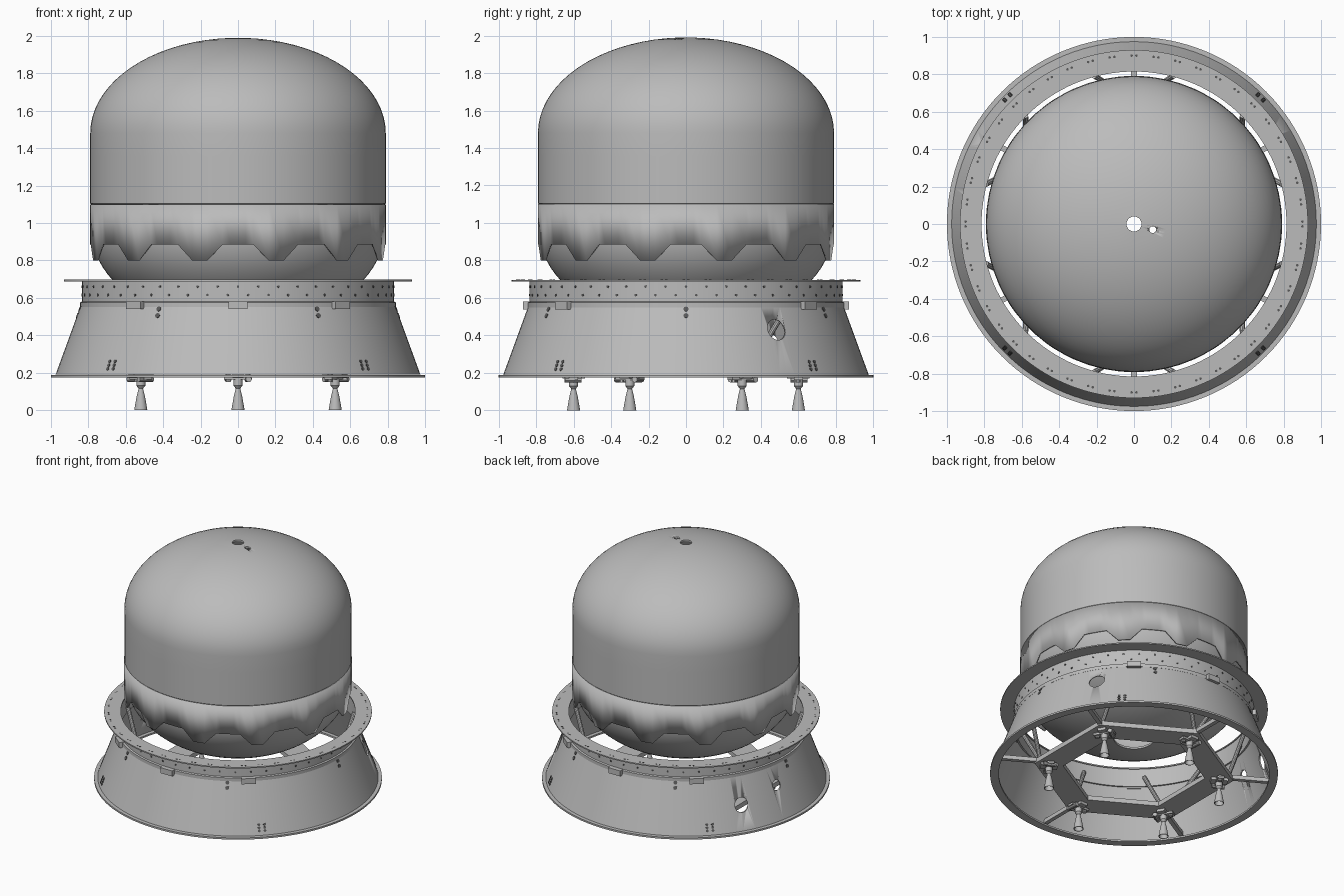
import bpy, bmesh, math
from math import sin, cos, pi, radians
from mathutils import Vector, Matrix

if "Cube" in bpy.data.objects:
    bpy.data.objects.remove(bpy.data.objects["Cube"])


def material(name, value):
    m = bpy.data.materials.new(name)
    m.use_nodes = True
    color = (value, value, value, 1)
    m.diffuse_color = color
    m.node_tree.nodes["Principled BSDF"].inputs["Base Color"].default_value = color
    return m


GREY = material("light grey metal", 0.5)
DARK = material("dark bolt grey", 0.1)


def finish(name, bm, mat=GREY):
    bmesh.ops.recalc_face_normals(bm, faces=bm.faces)
    me = bpy.data.meshes.new(name)
    bm.to_mesh(me)
    bm.free()
    me.materials.append(mat)
    me.shade_smooth()
    me.set_sharp_from_angle(angle=radians(30))
    ob = bpy.data.objects.new(name, me)
    bpy.context.collection.objects.link(ob)
    return ob


def lathe(bm, profile, segs=96, start=0.0, at=(0, 0, 0)):
    """Revolve a closed (radius, height) outline around z."""
    rings = []
    for i in range(segs):
        a = start + 2 * pi * i / segs
        rings.append([bm.verts.new((at[0] + r * cos(a), at[1] + r * sin(a), at[2] + z))
                      for r, z in profile])
    n = len(profile)
    for i in range(segs):
        p, q = rings[i], rings[(i + 1) % segs]
        for j in range(n):
            k = (j + 1) % n
            bm.faces.new((p[j], q[j], q[k], p[k]))


def turned(name, profile, segs=96, start=0.0):
    bm = bmesh.new()
    lathe(bm, profile, segs, start)
    return finish(name, bm)


def rod(bm, a, b, r, segs=10):
    a, b = Vector(a), Vector(b)
    rot = (b - a).to_track_quat('Z', 'Y').to_matrix().to_4x4()
    bmesh.ops.create_cone(bm, cap_ends=True, segments=segs, radius1=r, radius2=r,
                          depth=(b - a).length,
                          matrix=Matrix.Translation((a + b) / 2) @ rot)


def box(bm, r, deg, z, size):
    """Box at a polar position; size is radial, sideways, up."""
    m = (Matrix.Rotation(radians(deg), 4, 'Z') @ Matrix.Translation((r, 0, z))
         @ Matrix.Diagonal((*size, 1)))
    bmesh.ops.create_cube(bm, size=1, matrix=m)


def polar(r, deg, z):
    return Vector((r * cos(radians(deg)), r * sin(radians(deg)), z))


def cut(ob, a, b, r):
    bm = bmesh.new()
    rod(bm, a, b, r, 24)
    cutter = finish("hole_cutter", bm)
    cutter.hide_render = True
    mod = ob.modifiers.new("hole", 'BOOLEAN')
    mod.object, mod.operation, mod.solver = cutter, 'DIFFERENCE', 'EXACT'
    bpy.context.view_layer.objects.active = ob
    bpy.ops.object.modifier_apply(modifier=mod.name)
    bpy.data.objects.remove(cutter)


# Tank: hollow shell, open at the crown and at the base
def dome(radius, centre, height, hole, sign, steps=18):
    end = math.acos(hole / radius)
    return [(radius * cos(end * i / steps), centre + sign * height * sin(end * i / steps))
            for i in range(steps + 1)]


upper = dome(0.79, 1.48, 0.51, 0.04, 1)
lower = dome(0.78, 0.95, 0.50, 0.14, -1)
outer = lower[::-1] + [(0.785, 1.1), (0.79, 1.104), (0.79, 1.356)] + upper
inner = dome(0.775, 1.48, 0.495, 0.04, 1)[::-1] + dome(0.765, 0.95, 0.485, 0.14, -1)
tank = turned("tank_shell", outer + inner, 128)
cut(tank, (0.1, -0.03, 1.8), (0.1, -0.03, 2.1), 0.018)

# Scalloped band with twelve mounting tabs below the tank wall
bm = bmesh.new()
TOP, EDGE, TIP = 1.1, 0.885, 0.80
cols = []
for k in range(12):
    for off, z in ((-9, EDGE), (-3, TIP), (3, TIP), (9, EDGE), (12, EDGE), (18, EDGE)):
        d = 15 + 30 * k + off
        cols.append([bm.verts.new(polar(0.792, d, h)) for h in (TOP, z)])
for i, c in enumerate(cols):
    n = cols[(i + 1) % len(cols)]
    bm.faces.new((c[0], c[1], n[1], n[0]))
band = finish("tank_scalloped_band", bm)
solid = band.modifiers.new("thickness", 'SOLIDIFY')
solid.thickness = 0.008

# Conical skirt with base lip, then collar and top flange
skirt = turned("conical_skirt", [(0.975, 0.19), (0.84, 0.56), (0.83, 0.56), (0.965, 0.19)], 128)
for deg, z, r in ((33, 0.43, 0.055), (150, 0.36, 0.05), (170, 0.42, 0.036)):
    cut(skirt, polar(0.7, deg, z), polar(1.1, deg, z), r)
turned("base_ring", [(1.0, 0.175), (1.0, 0.188), (0.94, 0.188), (0.94, 0.175)], 128)
turned("collar", [(0.845, 0.55), (0.845, 0.575), (0.835, 0.58), (0.835, 0.69),
                  (0.822, 0.69), (0.822, 0.55)], 128)
turned("top_flange", [(0.93, 0.688), (0.93, 0.697), (0.815, 0.697), (0.815, 0.688)], 128)

# Clamp boxes around the collar
bm = bmesh.new()
for deg in (-90, -50, -130, 90, 50, 130):
    box(bm, 0.85, deg, 0.56, (0.04, 0.1, 0.042))
finish("collar_clamps", bm)

# Bolts: collar rows, flange pairs and skirt clusters
bm = bmesh.new()


def bolt(r, deg, z, size=0.008, axis=None):
    p = polar(r, deg, z)
    n = axis or polar(1, deg, 0)
    rod(bm, p - n * 0.003, p + n * 0.003, size, 8)


for i in range(48):
    bolt(0.835, i * 7.5, 0.66, 0.007)
    bolt(0.835, i * 7.5 + 3.75, 0.615, 0.007)
    for off in (-0.8, 0.8):
        bolt(0.9, i * 7.5 + off, 0.695, 0.007, Vector((0, 0, 1)))
slope = Vector((0.94, 0, 0.34))
for k in range(6):
    d = 30 + 60 * k - 30
    for z in (0.505, 0.54):
        bolt(0.975 - (z - 0.19) * 0.365, d, z, 0.014, Matrix.Rotation(radians(d), 3, 'Z') @ slope)
for k in range(4):
    for off in (-1.2, 1.2):
        for z in (0.22, 0.24, 0.26):
            d = 45 + 90 * k + off
            bolt(0.975 - (z - 0.19) * 0.365, d, z, 0.01, Matrix.Rotation(radians(d), 3, 'Z') @ slope)
finish("bolts", bm, DARK)

# Hexagonal thrust frame and its struts
turned("hexagonal_frame", [(0.7, 0.19), (0.7, 0.225), (0.5, 0.225), (0.5, 0.19)], 6, pi / 2)
bm = bmesh.new()
for k in range(6):
    d = 90 + 60 * k
    for off in (-15, 15):
        rod(bm, polar(0.66, d, 0.21), polar(0.82, d + off, 0.62), 0.015)
    box(bm, 0.81, d, 0.215, (0.3, 0.03, 0.03))
finish("frame_struts", bm)

# Six small engines, one below each frame corner
bell = [(0.035, 0.0), (0.03, 0.03), (0.022, 0.075), (0.012, 0.115), (0.024, 0.13),
        (0.024, 0.19), (0.006, 0.19), (0.006, 0.115), (0.018, 0.075), (0.031, 0.0)]
nozzles, mounts = bmesh.new(), bmesh.new()
for k in range(6):
    d = 90 + 60 * k
    lathe(nozzles, bell, 20, at=polar(0.6, d, 0))
    box(mounts, 0.6, d, 0.17, (0.05, 0.15, 0.016))
    box(mounts, 0.6, d, 0.18, (0.12, 0.06, 0.02))
    rod(mounts, polar(0.56, d + 5, 0.165), polar(0.65, d + 5, 0.165), 0.016)
    rod(mounts, polar(0.6, d - 5, 0.15), polar(0.6, d - 5, 0.2), 0.014)
finish("engine_nozzles", nozzles)
finish("engine_mounts", mounts)
